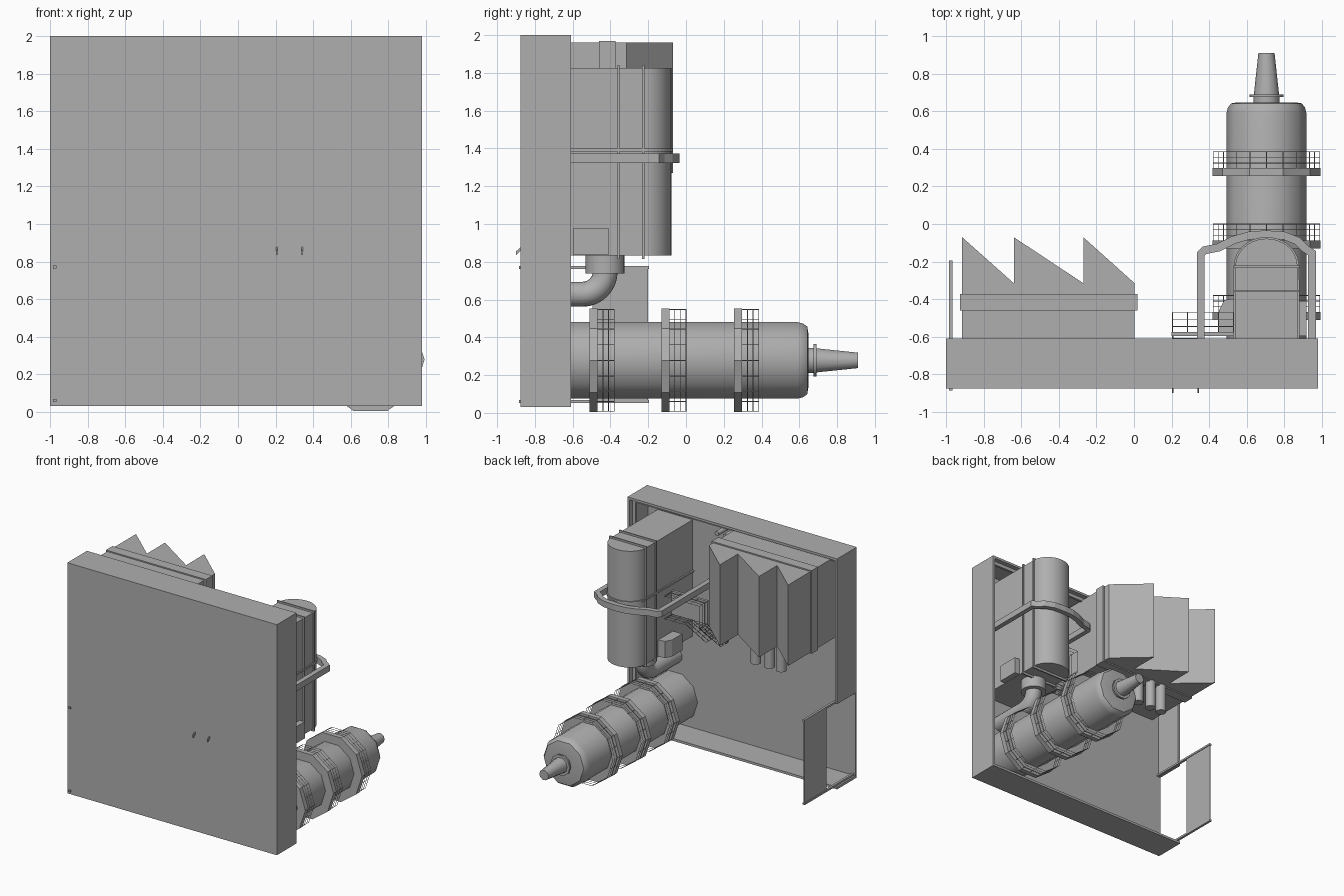
import bpy, bmesh, math
from mathutils import Vector

if "Cube" in bpy.data.objects:
    bpy.data.objects.remove(bpy.data.objects["Cube"])

grey = bpy.data.materials.new("dark_grey")
grey.diffuse_color = (0.43, 0.43, 0.43, 1)
grey.use_nodes = True
grey.node_tree.nodes["Principled BSDF"].inputs["Base Color"].default_value = grey.diffuse_color


def finish(name, bm, smooth=False):
    bmesh.ops.recalc_face_normals(bm, faces=bm.faces)
    me = bpy.data.meshes.new(name)
    bm.to_mesh(me)
    bm.free()
    me.materials.append(grey)
    ob = bpy.data.objects.new(name, me)
    bpy.context.collection.objects.link(ob)
    if smooth:
        bpy.ops.object.select_all(action='DESELECT')
        ob.select_set(True)
        bpy.context.view_layer.objects.active = ob
        bpy.ops.object.shade_smooth_by_angle(angle=math.radians(40))
    return ob


def prism(name, pts, a, b, axis='z', smooth=False):
    """Extrude a profile along an axis: z uses (x,y), y uses (x,z), x uses (y,z)."""
    put = {'z': lambda p, t: (p[0], p[1], t),
           'y': lambda p, t: (p[0], t, p[1]),
           'x': lambda p, t: (t, p[0], p[1])}[axis]
    bm = bmesh.new()
    lo = [bm.verts.new(put(p, a)) for p in pts]
    hi = [bm.verts.new(put(p, b)) for p in pts]
    n = len(pts)
    bm.faces.new(lo)
    bm.faces.new(hi)
    for i in range(n):
        bm.faces.new((lo[i], lo[(i + 1) % n], hi[(i + 1) % n], hi[i]))
    return finish(name, bm, smooth)


def box(name, x, y, z):
    return prism(name, [(x[0], y[0]), (x[1], y[0]), (x[1], y[1]), (x[0], y[1])], *z)


def ngon(cx, cz, r, n):
    return [(cx + r * math.cos(2 * math.pi * i / n), cz + r * math.sin(2 * math.pi * i / n)) for i in range(n)]


def rings(name, loops, smooth=True):
    """Skin a list of closed point loops and cap both ends."""
    bm = bmesh.new()
    vs = [[bm.verts.new(p) for p in lp] for lp in loops]
    n = len(loops[0])
    for a, b in zip(vs, vs[1:]):
        for i in range(n):
            bm.faces.new((a[i], a[(i + 1) % n], b[(i + 1) % n], b[i]))
    bm.faces.new(vs[0])
    bm.faces.new(vs[-1])
    return finish(name, bm, smooth)


def rods(name, segs, r=0.0025):
    """Thin square bars between pairs of points, joined in one mesh."""
    bm = bmesh.new()
    for p, q in segs:
        p, q = Vector(p), Vector(q)
        rot = (q - p).to_track_quat('Z', 'Y').to_matrix().to_4x4()
        rot.translation = (p + q) / 2
        bmesh.ops.create_cone(bm, cap_ends=True, segments=4, radius1=r, radius2=r,
                              depth=(q - p).length, matrix=rot)
    return finish(name, bm)


def strip(name, path, w, z0, z1):
    """Rectangular duct following an xy path."""
    path = [Vector(p) for p in path]
    loops = []
    for i, p in enumerate(path):
        d0 = (p - path[i - 1]).normalized() if i else (path[1] - p).normalized()
        d1 = (path[i + 1] - p).normalized() if i < len(path) - 1 else d0
        t = (d0 + d1).normalized()
        off = Vector((-t.y, t.x)) * (w / 2 / max(0.5, t.dot(d0)))
        l, r = p + off, p - off
        loops.append([(*q, z) for q, z in ((l, z0), (l, z1), (r, z1), (r, z0))])
    return rings(name, loops, False)


# Open tray base with a gate gap in the left wall
YB, YT, ZB = -0.875, -0.61, 0.032
box("base_floor", (-1, 0.98), (YB, YB + 0.015), (ZB, 2))
box("wall_right", (0.96, 0.98), (YB, YT), (ZB, 2))
box("wall_top", (-1, 0.98), (YB, YT), (1.98, 2))
box("wall_bottom", (-1, 0.98), (YB, YT), (ZB, ZB + 0.02))
box("wall_left", (-1, -0.98), (YB, YT), (0.76, 2))
box("wall_trim_right", (0.93, 0.96), (-0.67, -0.65), (0.06, 1.98))
box("wall_trim_top", (-0.98, 0.96), (-0.67, -0.65), (1.95, 1.98))

# Lifting gate
for z in (0.06, 0.77):
    box("gate_post", (-0.985, -0.965), (-0.885, -0.195), (z - 0.008, z + 0.008))
box("gate_panel", (-0.979, -0.971), (-0.495, -0.2), (0.06, 0.77))

# Sawtooth-roofed hall with outlets underneath
prism("hall", [(-0.915, YB), (0.003, YB), (0.003, -0.315), (-0.27, -0.07), (-0.27, -0.315),
               (-0.64, -0.07), (-0.64, -0.315), (-0.915, -0.07)], 1.27, 1.96)
box("hall_band", (-0.925, 0.018), (-0.46, -0.372), (1.26, 1.97))
for x in (-0.38, -0.51, -0.62):
    rings("hall_outlet", [[(px, py, z) for px, py in ngon(x, -0.4, 0.042, 16)] for z in (1.03, 1.27)])

# Ten-sided tower with nozzle
CX, CZ = 0.705, 0.278
tower = [(0.213, YB), (0.213, 0.59), (0.205, 0.62), (0.188, 0.642), (0.15, 0.648), (0.07, 0.648),
         (0.07, 0.675), (0.09, 0.675), (0.09, 0.69), (0.067, 0.69), (0.043, 0.91)]
rings("tower", [[(x, y, z) for x, z in ngon(CX, CZ, r, 10)] for r, y in tower])

# Ten-sided tower walkways with railings
deck, rail = ngon(CX, CZ, 0.288, 10), ngon(CX, CZ, 0.283, 10)
for y in (-0.51, -0.13, 0.255):
    prism("tower_walkway", deck, y, y + 0.042, 'y')
    segs = []
    for i in range(10):
        (x0, z0), (x1, z1) = rail[i], rail[(i + 1) % 10]
        segs.append(((x0, y + 0.04, z0), (x0, y + 0.132, z0)))
        xm, zm = (x0 + x1) / 2, (z0 + z1) / 2
        segs.append(((xm, y + 0.04, zm), (xm, y + 0.132, zm)))
        for h in (0.07, 0.1, 0.13):
            segs.append(((x0, y + h, z0), (x1, y + h, z1)))
    rods("tower_railing", segs, 0.002)

# Arched furnace body with ribs
arc = [(0.705 + 0.165 * math.cos(math.pi * i / 20), -0.225 + 0.147 * math.sin(math.pi * i / 20)) for i in range(21)]
prism("furnace", [(0.54, YB), (0.87, YB)] + arc, 0.834, 1.827, 'z', True)
for y in (-0.357, -0.227):
    box("furnace_rib", (0.53, 0.88), (y - 0.006, y + 0.006), (0.815, 1.842))
strip("furnace_band", [(0.875, YB)] + arc + [(0.535, YB)], 0.018, 1.385, 1.4)

# Horseshoe duct around the furnace
strip("duct", [(0.355, YB), (0.355, -0.16), (0.375, -0.14), (0.45, -0.125), (0.53, -0.085), (0.61, -0.062),
               (0.7, -0.055), (0.8, -0.062), (0.87, -0.09), (0.91, -0.13), (0.948, -0.155), (0.948, YB)],
      0.042, 1.322, 1.374)

# Side burners
box("burner_right", (0.86, 0.918), (-0.595, -0.41), (0.836, 0.978))
prism("burner_left", [(0.55, -0.595), (0.452, -0.595), (0.452, -0.46), (0.48, -0.405), (0.55, -0.395)], 0.836, 0.978)

# Elbow pipe and collar under the furnace
path = [(-0.428, 0.775, 0), (-0.428, 0.748, 0)]
path += [(-0.548 + 0.12 * math.cos(a), 0.748 - 0.12 * math.sin(a), a) for a in
         [math.pi / 2 * i / 8 for i in range(1, 9)]] + [(YB, 0.628, math.pi / 2)]
rings("elbow_pipe", [[(CX + u, y + v * math.cos(a), z - v * math.sin(a)) for u, v in ngon(0, 0, 0.066, 20)]
                     for y, z, a in path])
rings("elbow_collar", [[(x, y, z) for x, y in ngon(CX, -0.428, 0.103, 24)] for z in (0.738, 0.84)])

# Access platform with railing
box("platform", (0.2, 0.54), (-0.597, -0.575), (1.13, 1.33))
segs = []
for h in (-0.545, -0.51, -0.47):
    segs += [((0.203, h, 1.13), (0.203, h, 1.33)), ((0.203, h, 1.327), (0.53, h, 1.327)),
             ((0.345, h, 1.133), (0.53, h, 1.133))]
for x in (0.203, 0.285, 0.37, 0.45, 0.53):
    segs.append(((x, -0.58, 1.327), (x, -0.47, 1.327)))
    if x == 0.203 or x > 0.3:
        segs.append(((x, -0.58, 1.133), (x, -0.47, 1.133)))
rods("platform_railing", segs, 0.002)

# Stairs up to the platform
segs = []
for x in (0.205, 0.342):
    prism("stair_stringer", [(-0.9, 0.835), (-0.9, 0.855), (-0.865, 0.885), (-0.6, 1.15), (-0.575, 1.135)],
          x - 0.004, x + 0.004, 'x')
    for h in (0.04, 0.075, 0.11):
        segs.append(((x, -0.87 + h, 0.87), (x, -0.585 + h, 1.14)))
    for i in range(5):
        y, z = -0.87 + 0.071 * i, 0.87 + 0.0675 * i
        segs.append(((x, y, z), (x, y + 0.11, z)))
rods("stair_railing", segs)
for i in range(9):
    y, z = -0.85 + 0.03 * i, 0.885 + 0.0285 * i
    box("stair_tread", (0.205, 0.342), (y - 0.003, y + 0.003), (z - 0.015, z + 0.015))

# Small fittings on the base floor
for x in (0.12, 0.2):
    rings("floor_valve", [[(px, y, pz) for px, pz in ngon(x, 1.86, 0.02, 12)] for y in (YB, -0.7)])
